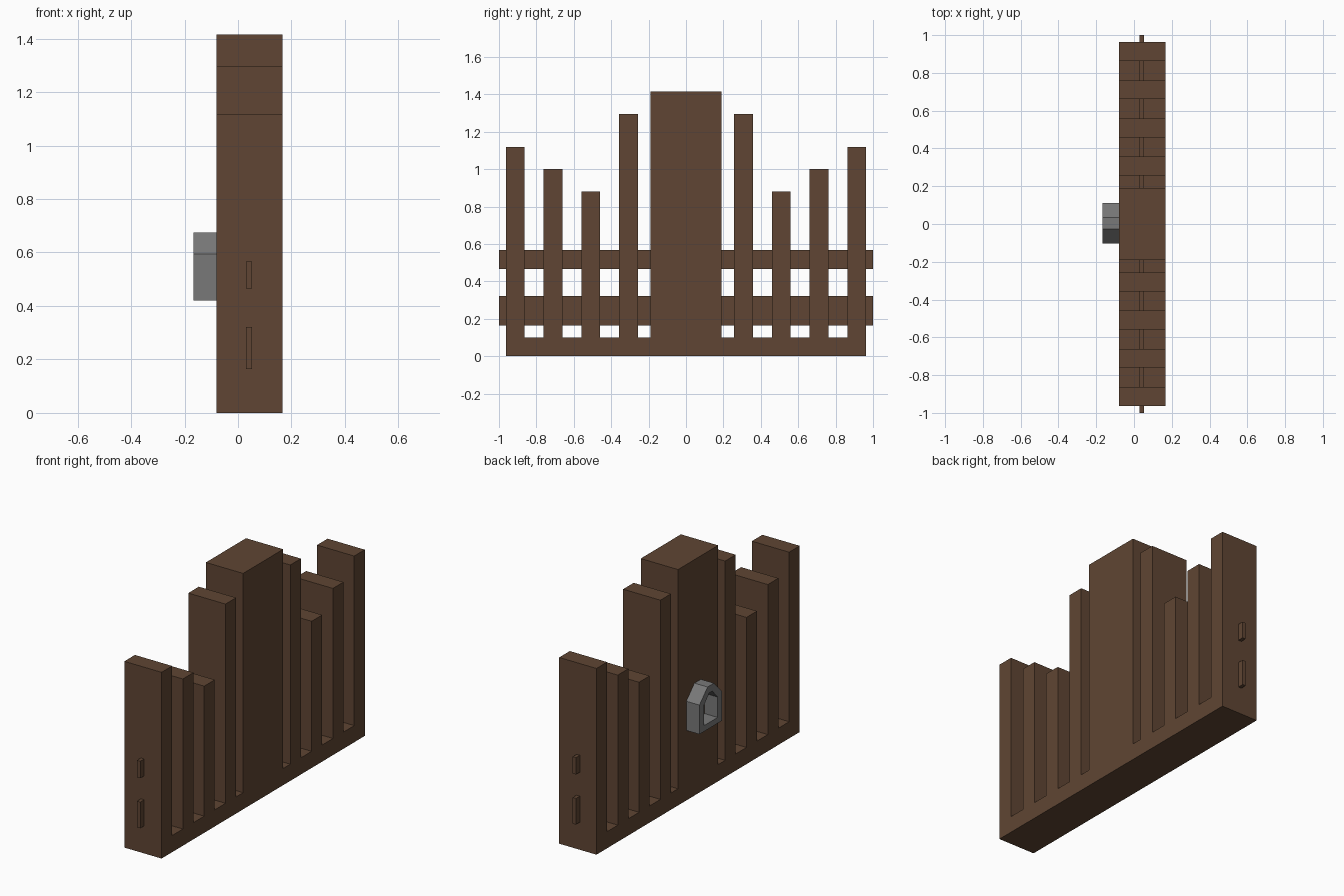
import bpy, bmesh

if "Cube" in bpy.data.objects:
    bpy.data.objects.remove(bpy.data.objects["Cube"])


def material(name, color):
    m = bpy.data.materials.new(name)
    m.diffuse_color = (*color, 1)
    m.use_nodes = True
    m.node_tree.nodes["Principled BSDF"].inputs["Base Color"].default_value = m.diffuse_color
    return m


def add_object(name, bm, mat):
    bmesh.ops.recalc_face_normals(bm, faces=bm.faces)
    me = bpy.data.meshes.new(name)
    bm.to_mesh(me)
    bm.free()
    me.materials.append(mat)
    ob = bpy.data.objects.new(name, me)
    bpy.context.collection.objects.link(ob)
    return ob


def prism(name, outline, x0, x1, mat):
    """Extrude a closed (y, z) outline along x."""
    bm = bmesh.new()
    face = bm.faces.new([bm.verts.new((x0, y, z)) for y, z in outline])
    new = bmesh.ops.extrude_face_region(bm, geom=[face])["geom"]
    verts = [g for g in new if isinstance(g, bmesh.types.BMVert)]
    bmesh.ops.translate(bm, verts=verts, vec=(x1 - x0, 0, 0))
    # extrude keeps or drops the first cap depending on context; close any open side
    bmesh.ops.holes_fill(bm, edges=[e for e in bm.edges if e.is_boundary])
    return add_object(name, bm, mat)


wood = material("wood", (0.115, 0.06, 0.033))
iron = material("iron", (0.19, 0.19, 0.19))

# Comb-shaped body: base and planks share one stepped outline, mirrored in y
BASE = 0.10
half = [(0.19, 1.415), (0.19, BASE)]
for y0, y1, top in [(0.257, 0.357, 1.295), (0.459, 0.559, 0.88),
                    (0.661, 0.761, 1.0), (0.863, 0.963, 1.117)]:
    half += [(y0, BASE), (y0, top), (y1, top), (y1, BASE)]
half[-1] = (0.963, 0)
body = half + [(-y, z) for y, z in reversed(half)]
prism("plank_body", body, -0.08, 0.167, wood)

# Two thin rails running through the planks
for name, z0, z1 in [("lower_rail", 0.165, 0.322), ("upper_rail", 0.465, 0.567)]:
    prism(name, [(-1, z0), (1, z0), (1, z1), (-1, z1)], 0.03, 0.052, wood)

# Hollow arched ring on the left face of the wide plank
outer = [(-0.104, 0.42), (0.111, 0.42), (0.111, 0.595),
         (0.034, 0.674), (-0.027, 0.674), (-0.104, 0.595)]
inner = [(-0.062, 0.455), (0.069, 0.455), (0.069, 0.577),
         (0.018, 0.632), (-0.011, 0.632), (-0.062, 0.577)]
bm = bmesh.new()
loops = [[bm.verts.new((x, y, z)) for y, z in pts]
         for pts, x in [(outer, -0.078), (outer, -0.167), (inner, -0.167), (inner, -0.078)]]
for a, b in zip(loops, loops[1:] + loops[:1]):
    for i in range(6):
        j = (i + 1) % 6
        bm.faces.new((a[i], a[j], b[j], b[i]))
add_object("arched_ring", bm, iron)
